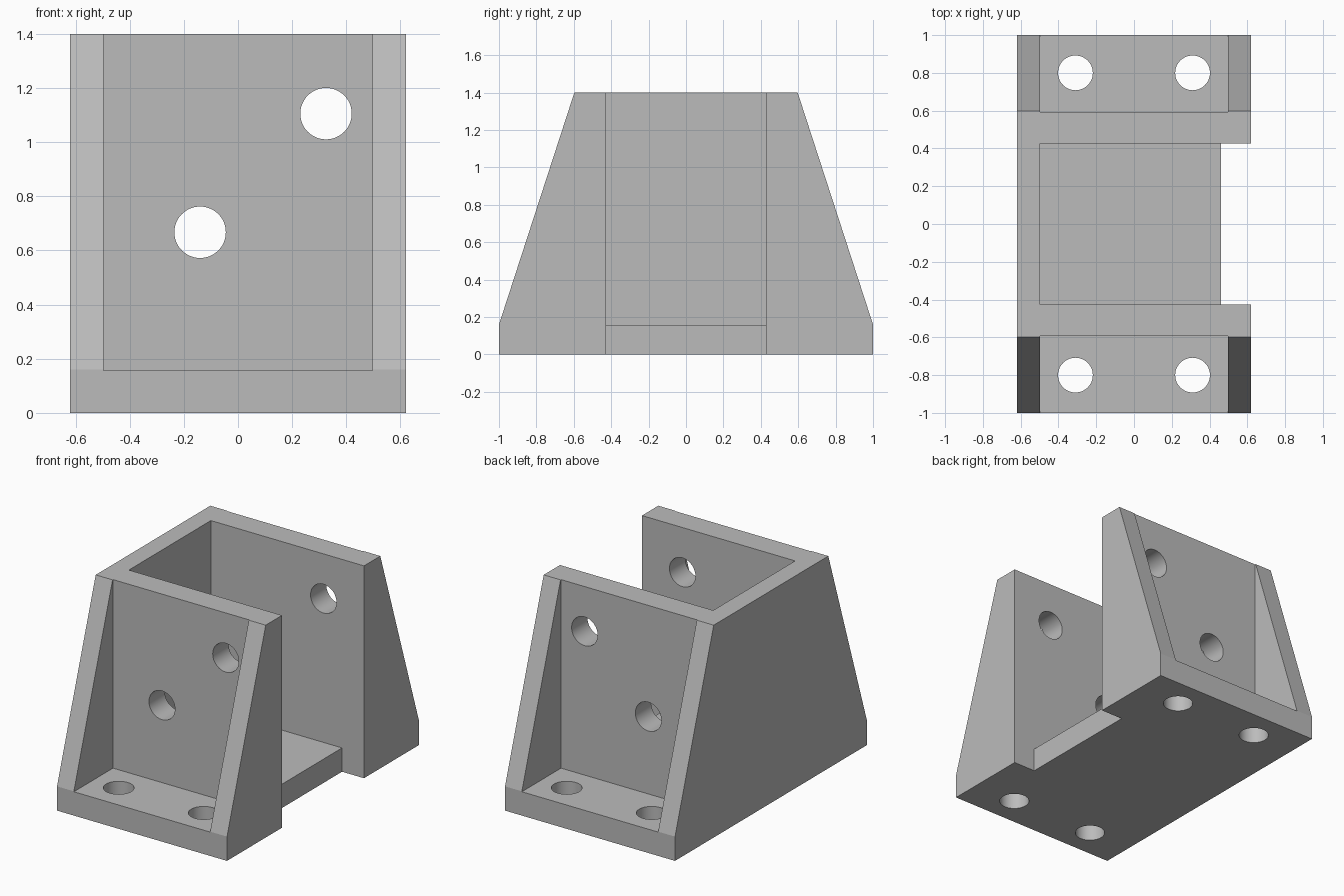
import bpy
import bmesh
from math import pi, radians
from mathutils import Matrix, Vector

cube = bpy.data.objects.get("Cube")
if cube:
    bpy.data.objects.remove(cube, do_unlink=True)

HALF_X, HALF_TOP, HEIGHT = 0.62, 0.597, 1.4
FLOOR = 0.157        # base plate thickness
INNER_Y = 0.427      # inside face of the upright walls
OUTER_Y = 0.592      # outside face of the upright walls
RIB_X = 0.497        # inside face of the gussets and the side wall

grey = bpy.data.materials.new("plain grey")
grey.use_nodes = True
grey.diffuse_color = (0.5, 0.5, 0.5, 1)
grey.node_tree.nodes["Principled BSDF"].inputs["Base Color"].default_value = (0.5, 0.5, 0.5, 1)


def make_object(name, bm):
    bmesh.ops.recalc_face_normals(bm, faces=bm.faces)
    mesh = bpy.data.meshes.new(name)
    bm.to_mesh(mesh)
    bm.free()
    mesh.materials.append(grey)
    obj = bpy.data.objects.new(name, mesh)
    bpy.context.collection.objects.link(obj)
    return obj


def prism(name, points, depth):
    """Extrude a closed profile of 3D points along the vector depth."""
    bm = bmesh.new()
    face = bm.faces.new([bm.verts.new(p) for p in points])
    new = bmesh.ops.extrude_face_region(bm, geom=[face])["geom"]
    bmesh.ops.translate(bm, vec=Vector(depth),
                        verts=[v for v in new if isinstance(v, bmesh.types.BMVert)])
    return make_object(name, bm)


def cylinder(name, centre, radius, depth, rotation=Matrix()):
    bm = bmesh.new()
    bmesh.ops.create_cone(bm, cap_ends=True, segments=48, radius1=radius, radius2=radius,
                          depth=depth, matrix=Matrix.Translation(centre) @ rotation)
    return make_object(name, bm)


# Solid block with sloping ends
side = [(1, 0), (1, 0.16), (HALF_TOP, HEIGHT), (-HALF_TOP, HEIGHT), (-1, 0.16), (-1, 0)]
bracket = prism("bracket", [(-HALF_X, y, z) for y, z in side], (2 * HALF_X, 0, 0))

# Central channel, open to the left, with the notch in the base plate
channel = [(-RIB_X, 2), (-RIB_X, FLOOR), (0.46, FLOOR), (0.46, -1), (1, -1), (1, 2)]
cutters = [prism("channel_cutter", [(x, -INNER_Y, z) for x, z in channel], (0, 2 * INNER_Y, 0))]

# Pockets between the gussets, front and back
pocket = [(-RIB_X, FLOOR), (RIB_X, FLOOR), (RIB_X, 2), (-RIB_X, 2)]
for label, s in (("front", -1), ("back", 1)):
    cutters.append(prism(label + "_pocket_cutter",
                         [(x, s * OUTER_Y, z) for x, z in pocket], (0, s, 0)))
    # Mounting holes in the base plate
    for x in (-0.31, 0.31):
        cutters.append(cylinder(label + "_base_hole_cutter", (x, s * 0.8, 0), 0.092, 1))

# Holes through both upright walls
for x, z in ((-0.14, 0.667), (0.325, 1.105)):
    cutters.append(cylinder("wall_hole_cutter", (x, 0, z), 0.095, 3, Matrix.Rotation(pi / 2, 4, "X")))

bpy.ops.object.select_all(action="DESELECT")
bpy.context.view_layer.objects.active = bracket
bracket.select_set(True)
for cutter in cutters:
    cutter.hide_render = True
    mod = bracket.modifiers.new(cutter.name, "BOOLEAN")
    mod.operation = "DIFFERENCE"
    mod.solver = "EXACT"
    mod.object = cutter
    bpy.ops.object.modifier_apply(modifier=mod.name)
for cutter in cutters:
    bpy.data.objects.remove(cutter, do_unlink=True)

bpy.ops.object.shade_smooth_by_angle(angle=radians(15))
